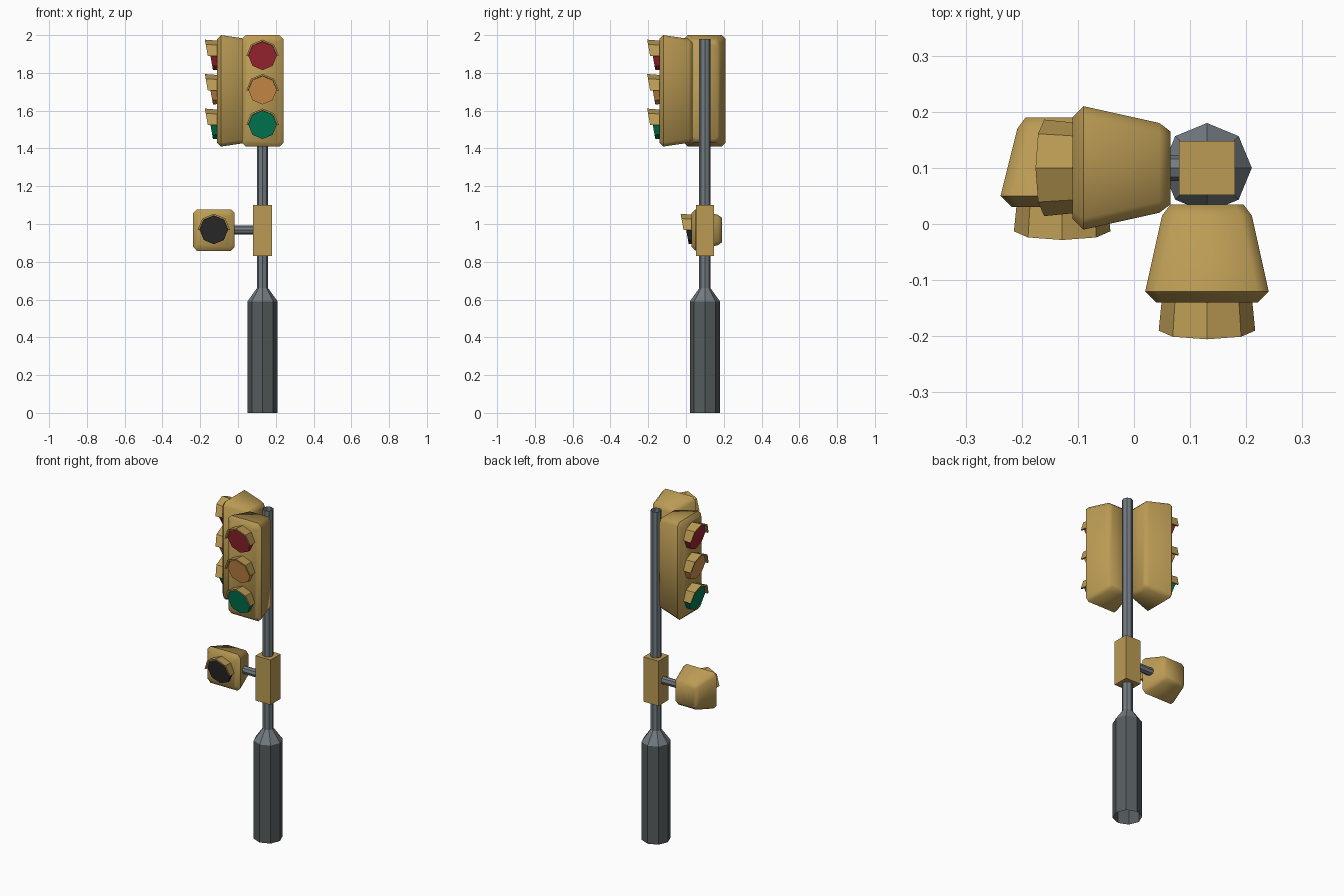
import bpy, bmesh
from math import cos, sin, pi, radians
from mathutils import Matrix, Vector

if "Cube" in bpy.data.objects:
    bpy.data.objects.remove(bpy.data.objects["Cube"])


def material(name, r, g, b):
    m = bpy.data.materials.new(name)
    m.diffuse_color = (r, g, b, 1)
    m.use_nodes = True
    m.node_tree.nodes["Principled BSDF"].inputs["Base Color"].default_value = m.diffuse_color
    return m


TAN = material("tan_paint", 0.5, 0.33, 0.09)
DARK = material("dark_steel", 0.09, 0.105, 0.11)
STEEL = material("steel", 0.17, 0.2, 0.22)
RED = material("red_lens", 0.35, 0.02, 0.03)
AMBER = material("amber_lens", 0.65, 0.28, 0.07)
GREEN = material("green_lens", 0.0, 0.2, 0.09)
BLACK = material("black_lens", 0.025, 0.025, 0.025)


def loft(name, rings, mat, place=Matrix(), caps=True, loop=False, smooth=0):
    """Skin a list of closed rings; loop joins the last ring to the first."""
    bm = bmesh.new()
    vs = [[bm.verts.new(place @ Vector(p)) for p in ring] for ring in rings]
    n = len(vs[0])
    pairs = list(zip(vs, vs[1:])) + ([(vs[-1], vs[0])] if loop else [])
    for a, b in pairs:
        for i in range(n):
            j = (i + 1) % n
            bm.faces.new((a[i], a[j], b[j], b[i]))
    if caps:
        bm.faces.new(vs[0][::-1])
        bm.faces.new(vs[-1])
    bmesh.ops.recalc_face_normals(bm, faces=bm.faces)
    me = bpy.data.meshes.new(name)
    bm.to_mesh(me)
    bm.free()
    me.materials.append(mat)
    ob = bpy.data.objects.new(name, me)
    bpy.context.collection.objects.link(ob)
    if smooth:
        bpy.ops.object.select_all(action='DESELECT')
        ob.select_set(True)
        bpy.context.view_layer.objects.active = ob
        bpy.ops.object.shade_smooth_by_angle(angle=radians(smooth))
    return ob


def octagon(r, z):
    return [(r * cos(i * pi / 4), r * sin(i * pi / 4), z) for i in range(8)]


def chamfered(y, w, h, c):
    """Rectangle with cut corners in the xz plane."""
    return [(w, y, h - c), (w - c, y, h), (c - w, y, h), (-w, y, h - c),
            (-w, y, c - h), (c - w, y, -h), (w - c, y, -h), (w, y, c - h)]


def housing(name, profile, place):
    loft(name, [chamfered(*p) for p in profile], TAN, place, smooth=50)


def lamp(name, mat, place):
    """Slanted lens under a half-octagon hood; y = 0 is the housing face."""
    def lean(y, z):
        return y - 0.18 * z

    def ring(r, front):
        pts = [(r * cos(i * pi / 4), r * sin(i * pi / 4)) for i in range(8)]
        return [(x, lean(front, z) if front < 0 else front, z) for x, z in pts]

    loft(name + "_lens", [ring(0.073, 0.01), ring(0.075, -0.036)], mat, place)
    sections = []
    for i in range(5):
        c, s = cos(i * pi / 4), sin(i * pi / 4)
        sections.append([(r * c, lean(y, r * s) if y < 0 else y, r * s)
                         for r, y in ((0.08, 0.01), (0.086, -0.05),
                                      (0.076, -0.05), (0.073, 0.01))])
    loft(name + "_hood", sections, TAN, place)


# post: octagonal base, tapered collar and open pipe
axis = Matrix.Translation((0.13, 0.1, 0))
loft("post_base", [octagon(0.08, 0), octagon(0.08, 0.59)], DARK, axis, caps=False)
loft("post_collar", [octagon(0.08, 0.59), octagon(0.03, 0.66)], STEEL, axis, caps=False)
loft("post_pipe", [octagon(0.03, 0.66), octagon(0.03, 1.98)], STEEL, axis, caps=False)

# two three-lamp signals at right angles
for label, angle in (("front", 0), ("side", -90)):
    place = Matrix.Translation((0.13, 0.1, 1.705)) @ Matrix.Rotation(radians(angle), 4, 'Z')
    housing(label + "_signal_housing",
            [(-0.24, 0.09, 0.275, 0.015), (-0.22, 0.11, 0.295, 0.02),
             (-0.085, 0.08, 0.275, 0.02), (-0.065, 0.065, 0.255, 0.015)], place)
    for color, mat, z in (("red", RED, 0.185), ("amber", AMBER, 0.003), ("green", GREEN, -0.18)):
        lamp(f"{label}_{color}", mat, place @ Matrix.Translation((0, -0.24, z)))

# walk signal
walk = Matrix.Translation((-0.128, 0, 0.968))
housing("walk_signal_housing",
        [(0.03, 0.09, 0.09, 0.015), (0.05, 0.11, 0.11, 0.02),
         (0.17, 0.08, 0.08, 0.02), (0.19, 0.065, 0.065, 0.015)], walk)
lamp("walk", BLACK, walk @ Matrix.Translation((0, 0.037, 0)))

# arm and junction box on the post
arm = Matrix.Translation((0.1, 0.1, 0.968)) @ Matrix.Rotation(radians(-90), 4, 'Y')
loft("walk_signal_arm", [octagon(0.023, 0), octagon(0.023, 0.16)], STEEL, arm)
square = [(0.05, 0.048), (-0.05, 0.048), (-0.05, -0.048), (0.05, -0.048)]
loft("junction_box", [[(x, y, z) for x, y in square] for z in (0.83, 1.1)], TAN, axis)
